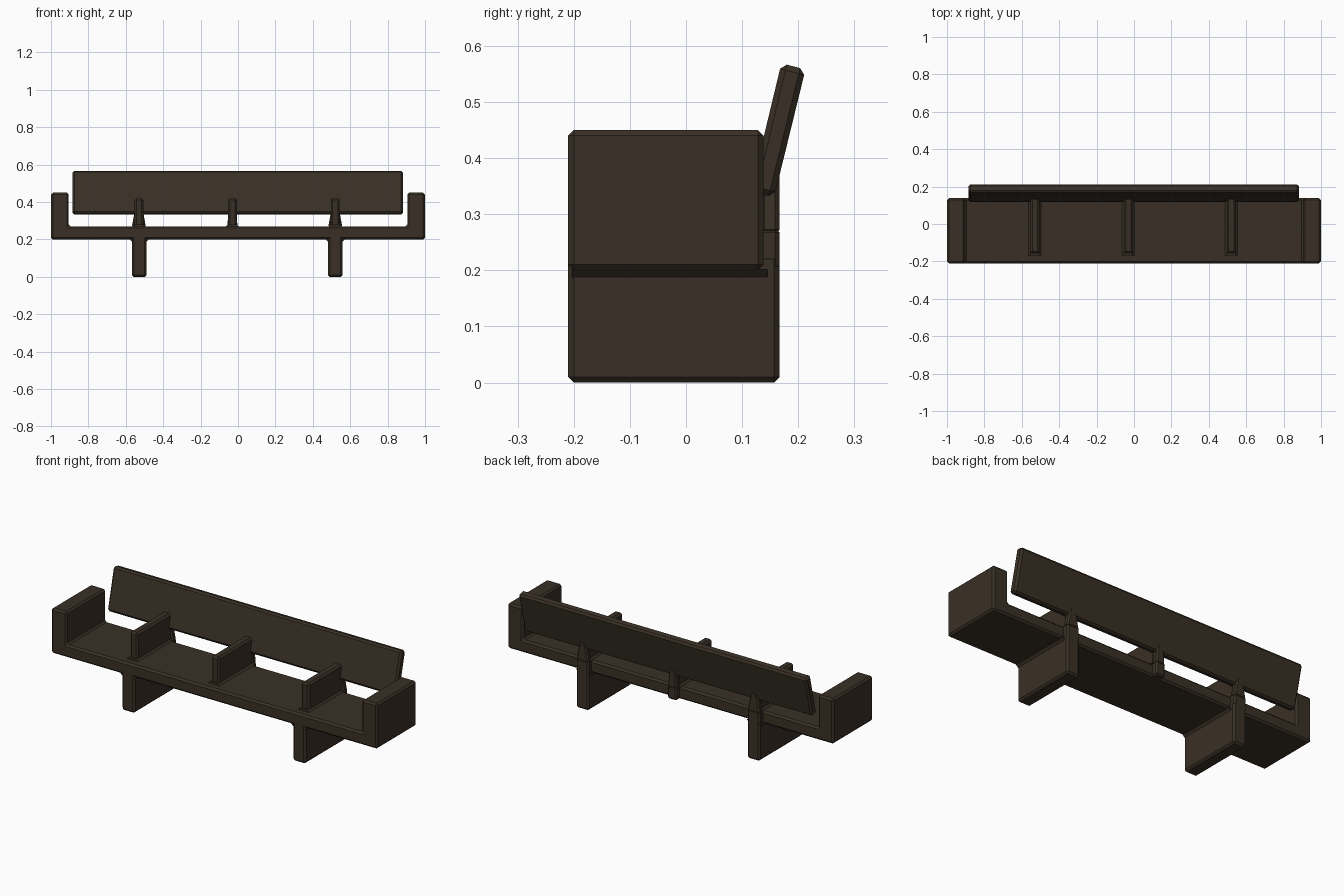
import bpy, bmesh
from mathutils import Vector

if "Cube" in bpy.data.objects:
    bpy.data.objects.remove(bpy.data.objects["Cube"])

wood = bpy.data.materials.new("dark brown wood")
wood.diffuse_color = (0.042, 0.030, 0.019, 1)
wood.use_nodes = True
wood.node_tree.nodes["Principled BSDF"].inputs["Base Color"].default_value = wood.diffuse_color


def finish(name, bm, bevel):
    bmesh.ops.recalc_face_normals(bm, faces=bm.faces)
    me = bpy.data.meshes.new(name)
    bm.to_mesh(me)
    bm.free()
    me.materials.append(wood)
    ob = bpy.data.objects.new(name, me)
    bpy.context.collection.objects.link(ob)
    if bevel:
        m = ob.modifiers.new("chamfer", 'BEVEL')
        m.width = bevel
        m.segments = 1
        m.limit_method = 'ANGLE'
        m.angle_limit = 0.9
    return ob


def prism(name, pts, axis, lo, hi, bevel=0.01):
    """Extrude a profile: XZ profile along y, or YZ profile along x."""
    bm = bmesh.new()
    put = (lambda a, b, t: (a, t, b)) if axis == 'y' else (lambda a, b, t: (t, a, b))
    f = bm.faces.new([bm.verts.new(put(a, b, lo)) for a, b in pts])
    r = bmesh.ops.extrude_face_region(bm, geom=[f])
    d = Vector(put(0, 0, hi - lo))
    bmesh.ops.translate(bm, vec=d, verts=[v for v in r['geom'] if isinstance(v, bmesh.types.BMVert)])
    return finish(name, bm, bevel)


def strip(x, w0, z0, w1, z1):
    return [(x - w0, z0), (x + w0, z0), (x + w1, z1), (x - w1, z1)]


# seat with upright armrests, one U-shaped section
prism("seat_and_arms", [(-1, .2), (1, .2), (1, .45), (.905, .45), (.905, .27),
                        (-.905, .27), (-.905, .45), (-1, .45)], 'y', -.21, .138)

# leaning backrest board
prism("backrest", [(.115, .34), (.157, .33), (.213, .558), (.170, .569)], 'x', -.885, .882)

# slab legs with a flared joint under the seat
for x in (-.528, .52):
    prism("leg", strip(x, .039, 0, .039, .23), 'y', -.21, .167)
    prism("leg_joint", strip(x, .038, .187, .053, .202), 'y', -.203, .145, 0)

# seat dividers and the tapered back brackets behind them
for x, w in ((-.53, .038), (-.03, .028), (.52, .038)):
    prism("divider", strip(x, .024, .25, .024, .42), 'y', -.158, .142)
    prism("divider_joint", strip(x, .036, .268, .023, .281), 'y', -.168, .142, 0)
    prism("bracket_base", strip(x, w, .2, w, .275), 'y', .12, .167, .008)
    prism("bracket", strip(x, w, .265, .018, .375), 'y', .132, .167, .008)
